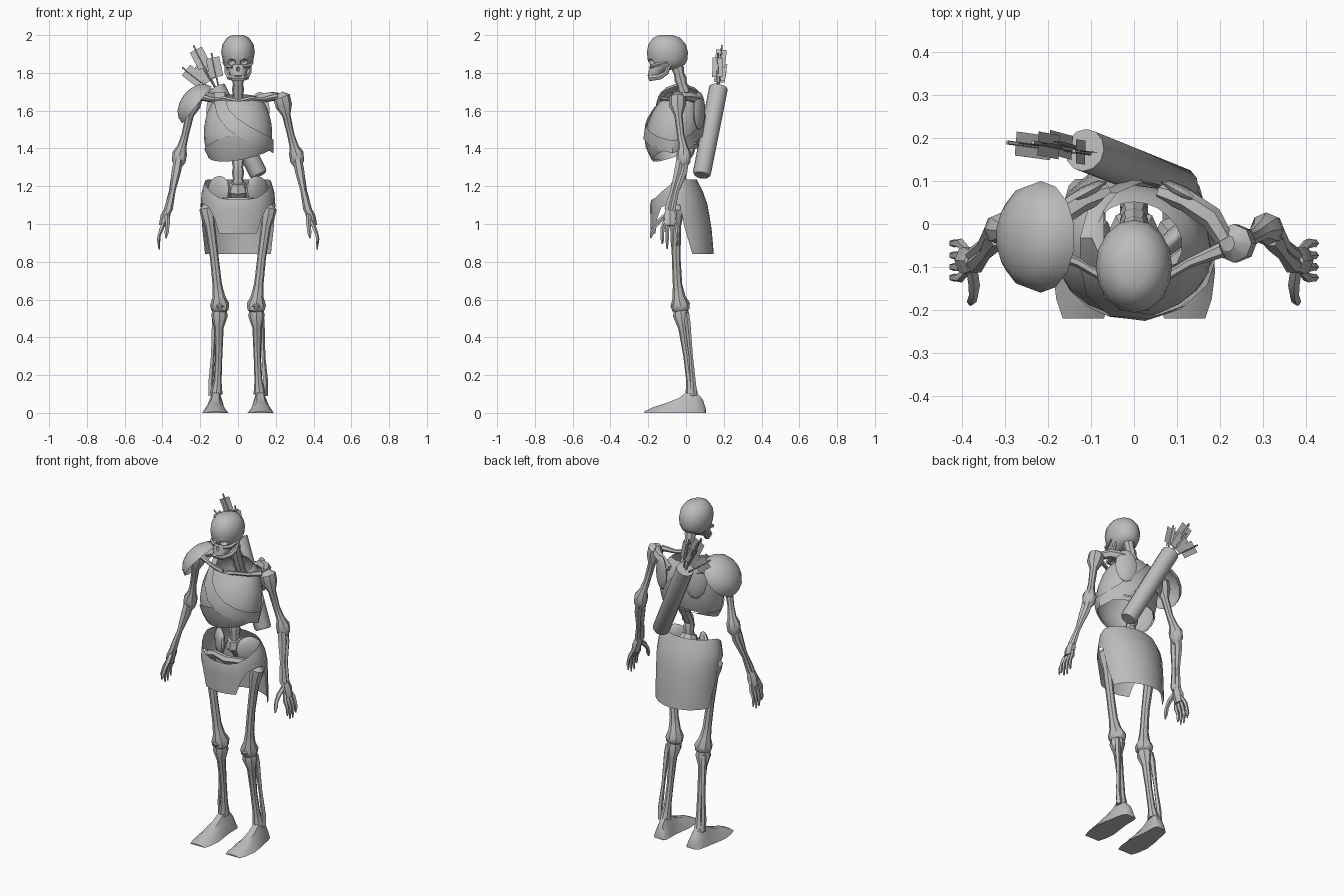
import bpy, bmesh, math
from mathutils import Vector, Matrix

grey = bpy.data.materials.new("bone grey")
grey.diffuse_color = (0.5, 0.5, 0.5, 1)


def add(name, rings, closed=True, caps=True):
    """Skin a list of point rings into one object."""
    bm = bmesh.new()
    rows = [[bm.verts.new(p) for p in r] for r in rings]
    n = len(rows[0])
    for a, b in zip(rows, rows[1:]):
        for i in range(n if closed else n - 1):
            j = (i + 1) % n
            bm.faces.new((a[i], a[j], b[j], b[i]))
    if closed and caps:
        bm.faces.new(rows[0][::-1])
        bm.faces.new(rows[-1])
    bmesh.ops.recalc_face_normals(bm, faces=bm.faces)
    return finish(name, bm)


def finish(name, bm):
    me = bpy.data.meshes.new(name)
    bm.to_mesh(me)
    bm.free()
    me.materials.append(grey)
    ob = bpy.data.objects.new(name, me)
    bpy.context.collection.objects.link(ob)
    return ob


def tube(name, pts, sides=7, ref=(0, 1, 0), both=False, flat=1.0):
    """Bone along points (x, y, z, radius); flat scales the second axis."""
    for s in ((1, -1) if both else (1,)):
        P = [Vector((s * p[0], p[1], p[2])) for p in pts]
        rings = []
        for i, c in enumerate(P):
            t = (P[min(i + 1, len(P) - 1)] - P[max(i - 1, 0)]).normalized()
            u = t.cross(Vector(ref)).normalized()
            v = t.cross(u)
            r = pts[i][3]
            rings.append([c + u * r * math.cos(a) + v * r * flat * math.sin(a) for a in turn(sides)])
        add(name + (("_left" if s > 0 else "_right") if both else ""), rings)


def ball(name, c, r, rot=None, seg=12, half=False):
    bm = bmesh.new()
    bmesh.ops.create_uvsphere(bm, u_segments=seg, v_segments=8, radius=1)
    if half:
        low = [v for v in bm.verts if v.co.z < -0.01]
        bmesh.ops.delete(bm, geom=low, context='VERTS')
    m = Matrix.Translation(c) @ (rot or Matrix()) @ Matrix.Diagonal((*r, 1))
    bmesh.ops.transform(bm, matrix=m, verts=bm.verts)
    return finish(name, bm)


def interp(table, z):
    """Linear lookup in rows sorted by falling height."""
    if z >= table[0][0]:
        return table[0][1:]
    for a, b in zip(table, table[1:]):
        if z >= b[0]:
            f = (a[0] - z) / (a[0] - b[0])
            return [p + (q - p) * f for p, q in zip(a[1:], b[1:])]
    return table[-1][1:]


def oval(table, z, t, grow=0.0):
    """Point at angle t from the front; rows are height, half width, front y, back y."""
    rx, y0, y1 = interp(table, z)
    return Vector(((rx + grow) * math.sin(t),
                   (y0 + y1) / 2 - ((y1 - y0) / 2 + grow) * math.cos(t), z))


def turn(n):
    return [2 * math.pi * k / n for k in range(n)]


# Skull with eye sockets and nose opening
SKULL = [(2.0, .03, -.145, -.07), (1.985, .06, -.175, -.03), (1.95, .083, -.2, 0),
         (1.91, .089, -.207, .01), (1.87, .082, -.203, .008), (1.845, .073, -.19, -.005),
         (1.825, .06, -.195, -.04), (1.812, .05, -.198, -.1), (1.785, .042, -.203, -.12), (1.78, .036, -.198, -.13)]
skull = add("skull", [[oval(SKULL, r[0], t) for t in turn(16)] for r in SKULL])
holes = [ball("socket_cutter", (s * .036, -.198, 1.857), (.025, .038, .017)) for s in (1, -1)]
holes.append(ball("nose_cutter", (0, -.205, 1.822), (.011, .025, .015), seg=6))
for h in holes:
    m = skull.modifiers.new("hole", 'BOOLEAN')
    m.operation, m.object, m.solver = 'DIFFERENCE', h, 'EXACT'
    bpy.context.view_layer.objects.active = skull
    bpy.ops.object.modifier_apply(modifier=m.name)
    bpy.data.objects.remove(h)
tube("cheekbone", [(.03, -.185, 1.832, .009), (.062, -.165, 1.84, .011),
                   (.078, -.10, 1.855, .006)], 5, (0, 0, 1), True)
half_jaw = [(.062, -.085, 1.845, .01), (.058, -.105, 1.80, .013),
            (.046, -.14, 1.778, .015), (.026, -.187, 1.773, .017)]
tube("jaw", half_jaw + [(-x, y, z, r) for x, y, z, r in half_jaw[::-1]], 6, (0, 0, 1))

# Spine with alternating vertebrae
SPINE = [(1.85, -.05), (1.75, -.025), (1.66, .005), (1.55, .045), (1.42, .03), (1.3, -.03), (1.16, -.025)]
tube("spine", [(0, interp(SPINE, z)[0], z, (.033 if k % 2 else .027))
               for k, z in enumerate(1.85 - .0276 * i for i in range(26))], 8)

# Breastplate and rib cage shell, with a slanted lower rim
CHEST = [(1.69, .085, -.115, .05), (1.65, .135, -.14, .075), (1.6, .16, -.175, .09), (1.53, .178, -.205, .092),
         (1.46, .182, -.217, .08), (1.4, .172, -.205, .06), (1.33, .14, -.17, .03)]


def rim(t):
    return 1.385 - .04 * math.cos(t) + .025 * math.sin(t)


def neckline(t):
    return 1.67 - .018 * math.cos(t)


add("chest", [[oval(CHEST, neckline(t) + (rim(t) - neckline(t)) * k / 8, t) for t in turn(20)]
              for k in range(9)], caps=False)

# Pointed waist band below the breastplate
def band(t, f):
    upper = 1.40 + .07 * max(0, math.cos(t)) ** 2
    return oval(CHEST, upper + (rim(t) - .008 - upper) * f, t, .007)


add("waist_band", [[band(t, f) for t in turn(20)] for f in (0, .5, 1)], caps=False)

# Strap over the right shoulder and round the chest
def strap(side, pts):
    rows = []
    for x, z, dx, dz in pts:
        row = []
        for s in (-1, 0, 1):
            px, pz = x + s * dx, z + s * dz
            rx, y0, y1 = interp(CHEST, pz)
            h = math.sqrt(max(0, 1 - (px / (rx + .01)) ** 2))
            row.append(((px, (y0 + y1) / 2 + side * ((y1 - y0) / 2 + .012) * h, pz)))
        rows.append(row)
    return rows


front = strap(-1, [(-.098, 1.70, .028, 0), (-.095, 1.65, .03, .005), (-.08, 1.59, .03, .018), (-.03, 1.53, .025, .03),
                   (.04, 1.485, .015, .035), (.11, 1.45, .01, .035), (.165, 1.425, .006, .035), (.188, 1.41, .0, .035)])
back = strap(1, [(.188, 1.41, 0, .035), (.15, 1.44, .005, .035), (.07, 1.5, .02, .035),
                 (0, 1.57, .025, .03), (-.07, 1.65, .03, .015), (-.098, 1.70, .028, 0)])
add("strap", front + back + front[:1], closed=False)

# Collar bones and shoulder blades
tube("collar_bone", [(.015, -.125, 1.652, .014), (.07, -.125, 1.665, .011), (.13, -.09, 1.66, .011),
                     (.205, -.06, 1.675, .018)], 6, (0, 0, 1), True)
tube("shoulder_blade_ridge", [(.06, .075, 1.64, .018), (.12, .055, 1.665, .026), (.18, .015, 1.675, .027),
                              (.21, -.035, 1.675, .022)], 6, (0, 0, 1), True)
for s, n in ((1, "left"), (-1, "right")):
    ball("shoulder_blade_" + n, (s * .115, .07, 1.60), (.06, .018, .10),
         Matrix.Rotation(-s * .5, 4, 'Z'), 8)

# Arms
tube("upper_arm", [(.218, -.045, 1.69, .02), (.232, -.045, 1.67, .045), (.243, -.045, 1.625, .044),
                   (.256, -.04, 1.575, .022), (.28, -.028, 1.47, .019), (.297, -.016, 1.41, .024),
                   (.308, -.012, 1.375, .039), (.314, -.012, 1.33, .036), (.318, -.015, 1.30, .018)], 8, both=True)
tube("radius_bone", [(.316, -.03, 1.34, .024), (.326, -.04, 1.28, .025), (.345, -.068, 1.18, .015),
                     (.368, -.093, 1.08, .023), (.378, -.095, 1.05, .016)], 6, both=True)
tube("ulna_bone", [(.312, -.002, 1.36, .022), (.328, -.012, 1.28, .022), (.354, -.05, 1.17, .013),
                   (.376, -.072, 1.07, .017)], 6, both=True)

# Hands
tube("palm", [(.376, -.086, 1.07, .02), (.385, -.085, 1.04, .026), (.397, -.085, .99, .022)], 6, both=True, flat=1.4)
for k, (y, tip) in enumerate(((-.125, .895), (-.1, .868), (-.073, .865), (-.045, .885))):
    y0 = -.085 + (y + .085) * .6
    tube(f"finger_{k + 1}", [(.388, y0, 1.02, .009), (.405, y, .975, .012), (.417, y, .945, .009),
                             (.421, y, .92, .010), (.418, y, tip, .004)], 5, both=True)
tube("thumb", [(.378, -.1, 1.05, .014), (.372, -.14, 1.015, .014), (.374, -.165, .985, .011),
               (.378, -.178, .955, .012), (.381, -.187, .925, .004)], 5, (1, 0, 0), True)

# Pauldron on the right shoulder
nrm = Vector((-.78, 0, .62))
axes = Matrix((Vector((.62, 0, .78)), Vector((0, 1, 0)), nrm)).transposed().to_4x4()
ball("pauldron", (-.217, -.03, 1.63), (.128, .13, .088), axes, 14, True)

# Pelvis
for s, n in ((1, "left"), (-1, "right")):
    ball("hip_wing_" + n, (s * .1, -.03, 1.175), (.078, .026, .08),
         Matrix.Rotation(s * .75, 4, 'Z') @ Matrix.Rotation(-s * .4, 4, 'Y'), 10)
tube("pubic_arch", [(.145, -.05, 1.09, .03), (.09, -.085, 1.12, .02), (0, -.115, 1.12, .024),
                    (-.09, -.085, 1.12, .02), (-.145, -.05, 1.09, .03)], 6, (0, 0, 1))
tube("sacrum", [(0, -.035, 1.22, .04), (0, -.02, 1.18, .06), (0, .005, 1.12, .035), (0, 0, 1.07, .01)], 8)

# Skirt: short apron in front, open at the hips, long at the back
SKIRT = [(1.24, .17, -.165, .055), (1.17, .193, -.175, .09), (1.1, .198, -.19, .115),
         (.97, .19, -.188, .136), (.84, .183, -.18, .147)]
half = [(0, 1.13, .95), (15, 1.13, .95), (32, 1.14, .95), (40, 1.155, 1.03), (52, 1.175, 1.09), (75, 1.21, 1.11),
        (92, 1.23, 1.10), (97, 1.23, .98), (108, 1.235, .84), (125, 1.235, .84), (145, 1.235, .84), (165, 1.235, .84)]
full = half + [(180, 1.235, .84)] + [(360 - a, t, b) for a, t, b in half[:0:-1]]
add("skirt", [[oval(SKIRT, t + (b - t) * k / 6, math.radians(a)) for a, t, b in full]
              for k in range(7)], caps=False)

# Legs
tube("thigh_bone", [(.168, -.045, 1.105, .016), (.165, -.05, 1.08, .04), (.158, -.052, 1.04, .037),
                    (.148, -.053, .99, .027), (.125, -.052, .82, .023), (.11, -.045, .68, .025), (.102, -.037, .615, .034),
                    (.097, -.03, .575, .051), (.096, -.028, .545, .046), (.097, -.025, .525, .022)], 8, both=True)
tube("kneecap", [(.097, -.06, .595, .008), (.097, -.072, .565, .022), (.097, -.062, .535, .008)], 6, both=True, flat=.6)
tube("shin_bone", [(.097, -.028, .55, .036), (.098, -.025, .515, .044), (.101, -.016, .45, .025),
                   (.102, .005, .3, .019), (.108, .022, .17, .021), (.115, .03, .10, .033)], 8, both=True)
tube("calf_bone", [(.12, .0, .53, .016), (.125, .008, .48, .016), (.134, .026, .3, .011),
                   (.145, .038, .16, .015), (.141, .043, .09, .018)], 5, both=True)

# Feet: rows are y, centre x, half width, height
FOOT = [(.105, .106, .03, .02), (.09, .11, .042, .07), (.05, .115, .048, .115), (.005, .118, .052, .11),
        (-.04, .12, .06, .078), (-.11, .12, .069, .05), (-.175, .119, .062, .03), (-.22, .118, .048, .008)]
for s, n in ((1, "left"), (-1, "right")):
    add("foot_" + n, [[(s * (c + w * a), y, h * b) for a, b in
                       ((-1, 0), (-.72, .5), (-.32, 1), (.32, 1), (.72, .5), (1, 0))] for y, c, w, h in FOOT])

# Quiver with an open top
q0, q1 = Vector((.112, .082, 1.258)), Vector((-.115, .172, 1.72))
axis = (q1 - q0).normalized()
tube("quiver", [(*q0, .04), (*(q0 + axis * .012), .048), (*q1, .05), (*q1, .042), (*(q1 - axis * .06), .04)], 12)

# Arrows with crossed fletching plates
ENDS = [(-.235, .19, 1.945), (-.14, .17, 1.905), (-.295, .19, 1.83), (-.21, .195, 1.87)]
for k, e in enumerate(ENDS):
    e = Vector(e)
    base = q1 - axis * .05 + (e - q1) * .08
    d = (e - base).normalized()
    tube(f"arrow_{k + 1}", [(*base, .005), (*e, .005)], 5)
    u = d.cross(Vector((0, 1, 0))).normalized()
    for j, (w, r) in enumerate(((u, .036), (d.cross(u), .028))):
        a, b = e - d * .13, e - d * .025
        add(f"fletching_{k + 1}_{j + 1}", [[a - w * r, a + w * r], [b - w * r, b + w * r]], closed=False)

# Smooth shading with sharp edges kept
for ob in bpy.data.objects:
    ob.select_set(True)
    bpy.context.view_layer.objects.active = ob
bpy.ops.object.shade_smooth_by_angle(angle=math.radians(40))
